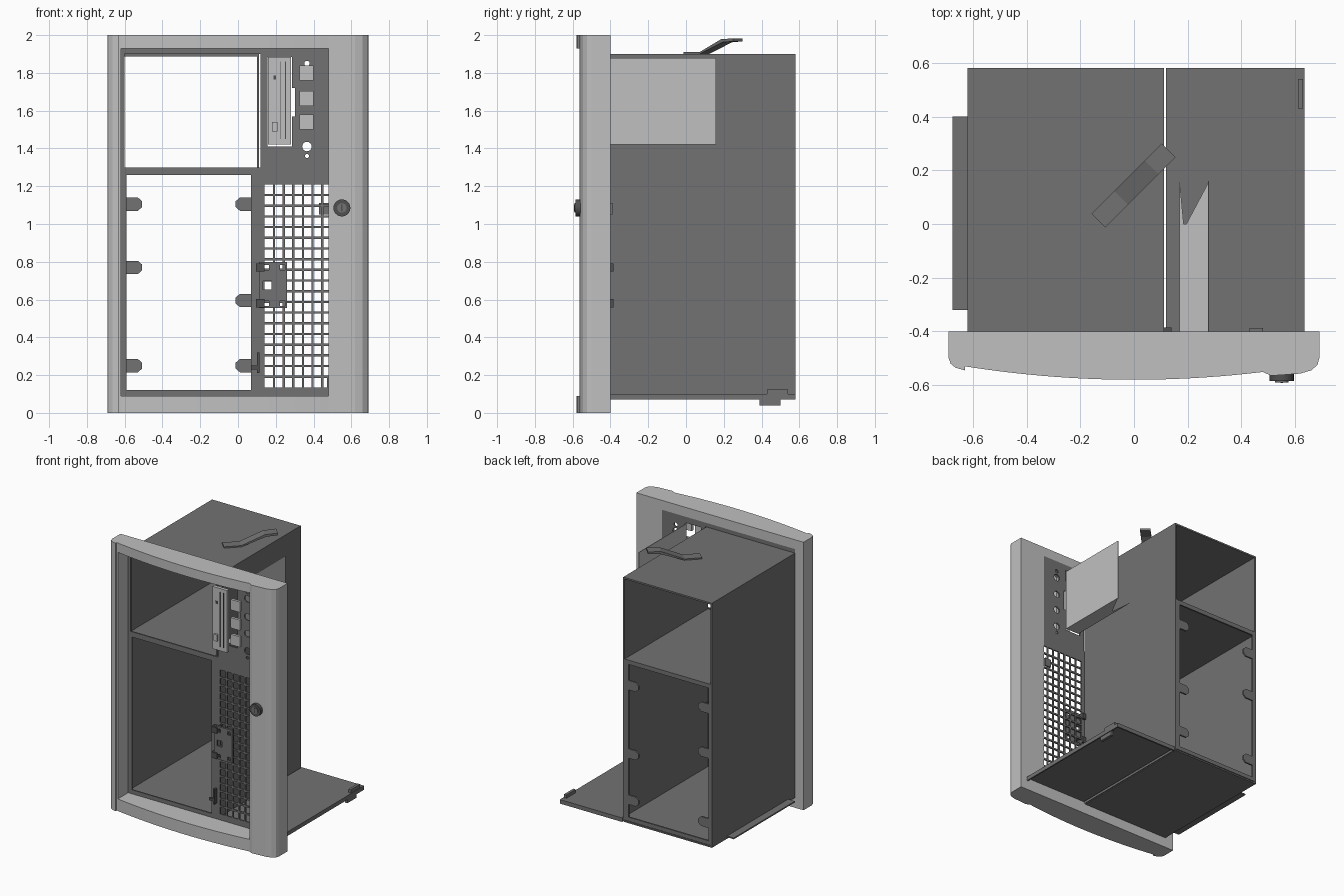
import bpy, bmesh, math
from mathutils import Vector, Matrix

cube = bpy.data.objects.get("Cube")
if cube:
    bpy.data.objects.remove(cube, do_unlink=True)


def material(name, value):
    mat = bpy.data.materials.new(name)
    mat.use_nodes = True
    colour = (value, value, value, 1)
    mat.diffuse_color = colour
    mat.node_tree.nodes["Principled BSDF"].inputs["Base Color"].default_value = colour
    return mat


LIGHT = material("light grey plastic", 0.53)
STEEL = material("dark grey steel", 0.17)
DARK = material("charcoal fittings", 0.08)


def finish(name, bm, mat, smooth=False):
    bmesh.ops.recalc_face_normals(bm, faces=bm.faces)
    mesh = bpy.data.meshes.new(name)
    bm.to_mesh(mesh)
    bm.free()
    mesh.materials.append(mat)
    obj = bpy.data.objects.new(name, mesh)
    bpy.context.collection.objects.link(obj)
    if smooth:
        bpy.ops.object.select_all(action='DESELECT')
        obj.select_set(True)
        bpy.context.view_layer.objects.active = obj
        bpy.ops.object.shade_smooth_by_angle(angle=math.radians(25))
    return obj


def add_box(bm, x, y, z):
    size = Vector((x[1] - x[0], y[1] - y[0], z[1] - z[0]))
    middle = Vector((sum(x), sum(y), sum(z))) / 2
    bmesh.ops.create_cube(bm, size=1, matrix=Matrix.Translation(middle) @ Matrix.Diagonal(size).to_4x4())


def boxes(name, mat, *parts):
    bm = bmesh.new()
    for part in parts:
        add_box(bm, *part)
    return finish(name, bm, mat)


def prism(name, mat, points, axis, low, high, smooth=False):
    """Extrude a flat outline along x, y or z."""
    place = {"x": lambda a, b: (low, a, b), "y": lambda a, b: (a, low, b), "z": lambda a, b: (a, b, low)}[axis]
    bm = bmesh.new()
    face = bm.faces.new([bm.verts.new(place(a, b)) for a, b in points])
    offset = Vector([high - low if axis == k else 0 for k in "xyz"])
    out = bmesh.ops.extrude_face_region(bm, geom=[face], use_keep_orig=True)
    bmesh.ops.translate(bm, verts=[v for v in out["geom"] if isinstance(v, bmesh.types.BMVert)], vec=offset)
    return finish(name, bm, mat, smooth)


def cylinder(name, mat, x, z, y0, y1, radius, sides=24):
    ring = [math.tau * i / sides for i in range(sides)]
    return prism(name, mat, [(x + radius * math.cos(a), z + radius * math.sin(a)) for a in ring], "y", y0, y1, True)


def cut(obj, cutters):
    for cutter in cutters:
        mod = obj.modifiers.new("cut", 'BOOLEAN')
        mod.object, mod.solver = cutter, 'EXACT'
    graph = bpy.context.evaluated_depsgraph_get()
    mesh = bpy.data.meshes.new_from_object(obj.evaluated_get(graph))
    obj.modifiers.clear()
    obj.data = mesh
    for cutter in cutters:
        bpy.data.objects.remove(cutter, do_unlink=True)


# Depth and edge positions shared by many parts
FRONT, BACK, PANEL = -0.4, 0.58, -0.41
LEFT, RIGHT = -0.62, 0.48
TOP, SHELF = 1.9, 1.28
T = 0.012


def arc(x):
    return -0.58 + 0.126 * x * x


# Bezel: two upright rails joined by bowed bars
prism("bezel_right_rail", LIGHT, [(-0.69, FRONT), (-0.69, -0.5), (-0.683, -0.52), (-0.665, -0.535),
      (-0.63, -0.545), (-0.63, -0.53), (LEFT, -0.53), (LEFT, FRONT)], "z", 0, 2)
prism("bezel_left_rail", LIGHT, [(0.69, FRONT), (0.69, -0.5), (0.683, -0.525), (0.66, -0.545),
      (0.62, -0.557), (0.51, -0.565), (RIGHT, arc(RIGHT)), (RIGHT, FRONT)], "z", 0, 2)
steps = 20
bow = [LEFT + (RIGHT - LEFT) * i / steps for i in range(steps + 1)]
outline = [(x, arc(x)) for x in bow] + [(RIGHT, FRONT), (LEFT, FRONT)]
for name, low, high in (("bezel_top_bar", 1.93, 2), ("bezel_bottom_bar", 0, 0.09)):
    prism(name, LIGHT, outline, "z", low, high, True)

# Tower: open-ended sheet metal box with a shelf
depth = (FRONT, BACK)
boxes("tower_shell", STEEL,
      ((LEFT, LEFT + T), depth, (0.08, TOP)),
      ((0.1, 0.1 + T), depth, (0.08, TOP)),
      ((LEFT, 0.1 + T), depth, (TOP - T, TOP)),
      ((LEFT, 0.1 + T), depth, (SHELF - T, SHELF + T)),
      ((LEFT, 0.1 + T), depth, (0.1, 0.115)))


# Flanges round the lower opening, front and back
def flange(name, y):
    boxes(name, STEEL,
          ((LEFT, -0.59), y, (0.09, SHELF)),
          ((0.07, 0.1 + T), y, (0.09, SHELF)),
          ((-0.59, 0.07), y, (0.09, 0.12)),
          ((-0.59, 0.07), y, (1.26, SHELF)))


flange("front_flange", (PANEL, FRONT))
flange("back_flange", (BACK - T, BACK))

# Rounded tabs on the back flange
for side, root, heights in ((1, -0.59, (1.105, 0.77, 0.25)), (-1, 0.07, (1.105, 0.595, 0.25))):
    for z in heights:
        prism("back_tab", STEEL, [(root, z - 0.035), (root + side * 0.06, z - 0.035),
              (root + side * 0.083, z - 0.015), (root + side * 0.083, z + 0.015),
              (root + side * 0.06, z + 0.035), (root, z + 0.035)], "y", BACK - T, BACK)

# Front edge strips round the upper opening
skin = (PANEL, FRONT)
boxes("upper_opening_trim", STEEL,
      ((LEFT, -0.6), skin, (SHELF, 1.93)),
      ((-0.6, 0.12), skin, (TOP, 1.93)),
      ((-0.6, 0.12), skin, (SHELF, 1.3)))

# Control panel with drive slot, notch and button holes
panel = boxes("control_panel", STEEL, ((0.12, RIGHT), skin, (1.21, 1.93)))
through = (-0.45, -0.35)
cutters = [boxes("slot_cutter", STEEL, ((0.155, 0.285), through, (1.41, 1.885))),
           boxes("notch_cutter", STEEL, ((0.27, 0.302), through, (1.57, 1.72)))]
for z, radius in ((1.85, 0.014), (1.8, 0.025), (1.665, 0.025), (1.54, 0.025), (1.41, 0.025), (1.36, 0.011)):
    cutters.append(cylinder("hole_cutter", STEEL, 0.365, z, *through, radius))
cut(panel, cutters)

# Ventilation grille and its border
boxes("grille_border", STEEL,
      ((0.1, 0.14), skin, (0.09, 1.3)),
      ((0.14, RIGHT), skin, (0.09, 0.135)),
      ((0.47, RIGHT), skin, (0.135, 0.19)))
columns, rows = 7, 19
bars = [((x - 0.006, x + 0.006), skin, (0.135, 1.21))
        for x in (0.14 + 0.051 * i for i in range(1, columns))]
bars += [((0.14, RIGHT), skin, (z - 0.006, z + 0.006))
         for z in (0.135 + 1.075 * i / rows for i in range(1, rows))]
boxes("grille_bars", STEEL, *bars)
boxes("grille_tab", STEEL, ((0.43, RIGHT), (FRONT, FRONT + T), (1.05, 1.11)))

# Drive: faceplate, painted details and folded carrier
boxes("drive_faceplate", LIGHT, ((0.16, 0.28), (-0.53, -0.505), (1.42, 1.885)))
boxes("drive_slot_line", DARK,
      ((0.222, 0.226), (-0.533, -0.53), (1.45, 1.86)),
      ((0.25, 0.254), (-0.533, -0.53), (1.45, 1.86)),
      ((0.188, 0.2), (-0.533, -0.53), (1.765, 1.785)))
boxes("drive_eject_button", LIGHT, ((0.18, 0.208), (-0.545, -0.53), (1.49, 1.54)))
boxes("drive_carrier_wall", LIGHT, ((0.275, 0.28), (FRONT, 0.16), (1.42, 1.88)))
prism("drive_carrier_floor", LIGHT, [(0.17, FRONT), (0.28, FRONT), (0.28, 0.16), (0.195, 0),
      (0.185, 0), (0.17, 0.16)], "z", 1.42, 1.425)

# Square push buttons
for z in (1.8, 1.665, 1.54):
    boxes("push_button", LIGHT, ((0.325, 0.4), (-0.55, -0.53), (z - 0.039, z + 0.039)))

# Lock on the wide rail
cylinder("lock_body", DARK, 0.55, 1.085, -0.585, -0.55, 0.045)
cylinder("lock_core", STEEL, 0.55, 1.085, -0.59, -0.58, 0.025)
boxes("lock_keyway", DARK, ((0.546, 0.554), (-0.593, -0.588), (1.067, 1.103)))

# Door catch bracket with square openings
catch = boxes("catch_plate", STEEL, ((0.11, 0.26), (-0.44, -0.425), (0.555, 0.8)))
windows = [(0.15, 0.58, 0.013), (0.235, 0.58, 0.013), (0.15, 0.77, 0.013), (0.235, 0.77, 0.013), (0.155, 0.675, 0.022)]
cut(catch, [boxes("window_cutter", STEEL, ((x - r, x + r), (-0.5, FRONT), (z - r, z + r))) for x, z, r in windows])
boxes("catch_hinges", DARK, *[((0.095, 0.14), (-0.45, -0.385), (z - 0.022, z + 0.022)) for z in (0.58, 0.77)])
boxes("lower_catch", DARK, ((0.1, 0.115), (-0.44, FRONT), (0.21, 0.32)), ((0.07, 0.115), (-0.44, -0.43), (0.23, 0.25)))

# Base trays with folded lips
boxes("base_tray_left", STEEL,
      ((0.12, 0.635), depth, (0.09, 0.1)),
      ((0.625, 0.635), depth, (0.07, 0.1)),
      ((0.12, 0.635), (BACK - T, BACK), (0.07, 0.1)))
boxes("base_tray_right", STEEL,
      ((LEFT, 0.105), depth, (0.075, 0.085)),
      ((-0.675, LEFT), (-0.32, 0.4), (0.085, 0.095)))
boxes("tray_clip", STEEL, ((0.61, 0.63), (0.39, 0.5), (0.04, 0.09)), ((0.61, 0.63), (0.43, 0.54), (0.1, 0.125)))

# Bent handle lying diagonally across the top
handle = prism("top_handle", STEEL, [(-0.18, 1.9), (-0.06, 1.9), (0.11, 1.962), (0.19, 1.967), (0.19, 1.983),
               (0.1, 1.978), (-0.06, 1.91), (-0.18, 1.91)], "x", -0.036, 0.036)
handle.matrix_world = Matrix.Translation((-0.005, 0.14, 0)) @ Matrix.Rotation(math.radians(-45), 4, 'Z')
